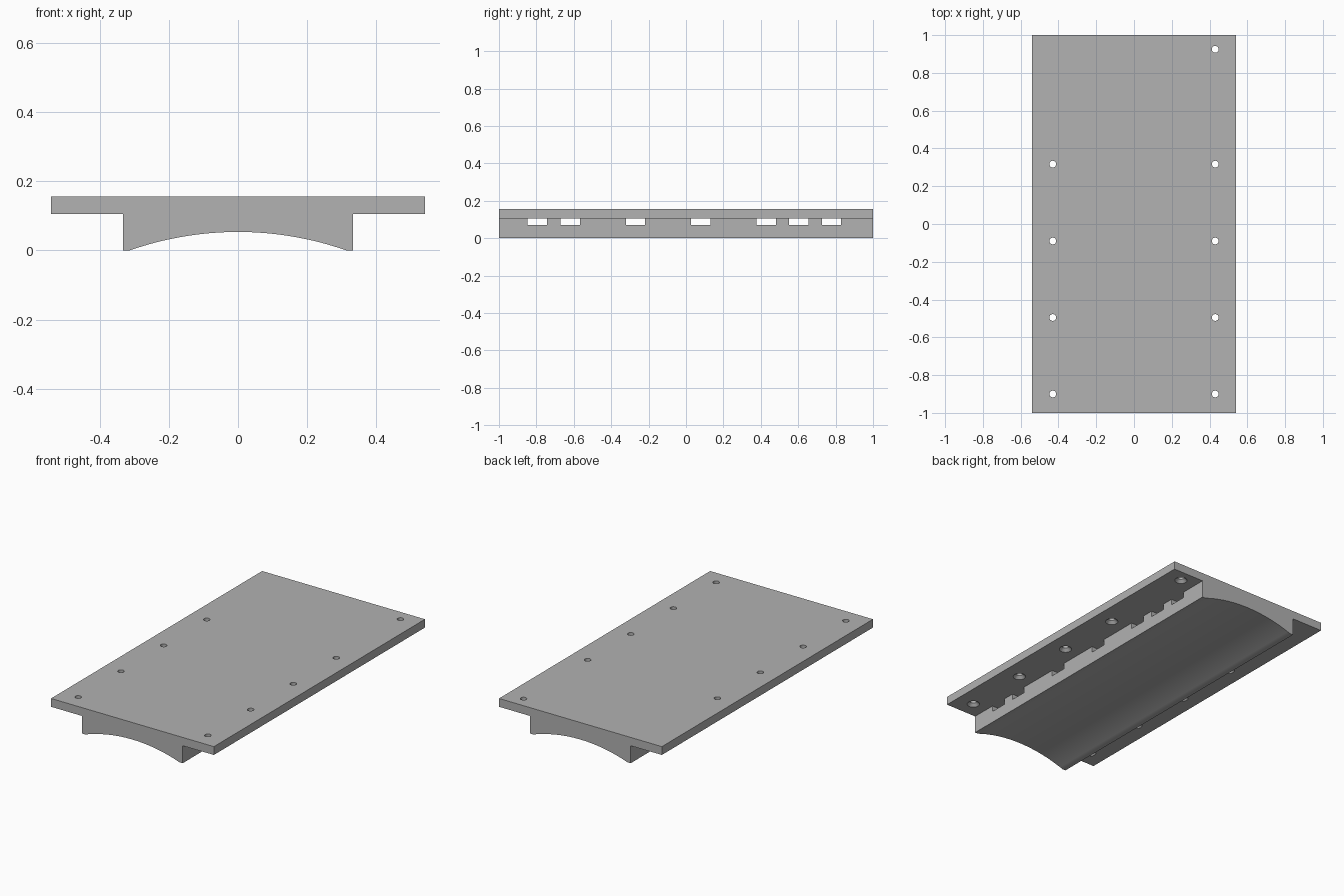
import bpy, bmesh, math
from mathutils import Matrix

if "Cube" in bpy.data.objects:
    bpy.data.objects.remove(bpy.data.objects["Cube"], do_unlink=True)

HALF_W, LENGTH, TOP = 0.54, 2.0, 0.155
FLANGE_Z, BODY_X = 0.105, 0.333
ARCH_X, ARCH_Z = 0.312, 0.053

grey = bpy.data.materials.new("plain grey")
grey.use_nodes = True
colour = (0.445, 0.445, 0.445, 1)
grey.diffuse_color = colour
grey.node_tree.nodes["Principled BSDF"].inputs["Base Color"].default_value = colour


def make_object(name, bm):
    bmesh.ops.recalc_face_normals(bm, faces=bm.faces)
    mesh = bpy.data.meshes.new(name)
    bm.to_mesh(mesh)
    bm.free()
    mesh.materials.append(grey)
    obj = bpy.data.objects.new(name, mesh)
    bpy.context.collection.objects.link(obj)
    return obj


def add_cone(bm, x, y, z0, z1, r0, r1):
    bmesh.ops.create_cone(bm, cap_ends=True, segments=32, radius1=r0, radius2=r1,
                          depth=z1 - z0,
                          matrix=Matrix.Translation((x, y, (z0 + z1) / 2)))


def cut(target, cutter):
    mod = target.modifiers.new(cutter.name, "BOOLEAN")
    mod.operation = "DIFFERENCE"
    mod.solver = "EXACT"
    mod.object = cutter
    bpy.context.view_layer.objects.active = target
    bpy.ops.object.modifier_apply(modifier=mod.name)
    bpy.data.objects.remove(cutter, do_unlink=True)


# Plate with a saddle block below: one profile extruded along the length
radius = (ARCH_X ** 2 + ARCH_Z ** 2) / (2 * ARCH_Z)
sweep = math.asin(ARCH_X / radius)
steps = 32
arch = []
for i in range(steps + 1):
    a = sweep * (2 * i / steps - 1)
    arch.append((radius * math.sin(a), ARCH_Z - radius * (1 - math.cos(a))))
right = [(-HALF_W, TOP), (-HALF_W, FLANGE_Z), (-BODY_X, FLANGE_Z), (-BODY_X, 0)]
profile = right + arch + [(-x, z) for x, z in reversed(right)]

bm = bmesh.new()
face = bm.faces.new([bm.verts.new((x, -LENGTH / 2, z)) for x, z in profile])
sides = bmesh.ops.extrude_face_region(bm, geom=[face])["geom"]
bmesh.ops.translate(bm, vec=(0, LENGTH, 0),
                    verts=[v for v in sides if isinstance(v, bmesh.types.BMVert)])
plate = make_object("saddle_plate", bm)

# Strap slots running across the block, just under the flanges
bm = bmesh.new()
for y in (-0.795, -0.62, -0.27, 0.08, 0.428, 0.603, 0.778):
    size = Matrix.Diagonal((2 * BODY_X + 0.06, 0.104, 0.035, 1))
    bmesh.ops.create_cube(bm, size=1,
                          matrix=Matrix.Translation((0, y, FLANGE_Z - 0.0175)) @ size)
cut(plate, make_object("strap_slots", bm))

# Screw holes through the flanges, with countersinks from below
holes = [(side * 0.43, y) for side in (-1, 1) for y in (-0.9, -0.495, -0.09, 0.317)]
holes.append((0.43, 0.925))
bm = bmesh.new()
for x, y in holes:
    add_cone(bm, x, y, FLANGE_Z - 0.02, TOP + 0.02, 0.018, 0.018)
cut(plate, make_object("screw_holes", bm))
bm = bmesh.new()
for x, y in holes:
    add_cone(bm, x, y, FLANGE_Z - 0.01, FLANGE_Z + 0.02, 0.045, 0.015)
cut(plate, make_object("countersinks", bm))

# Smooth curved faces, crisp edges
bpy.ops.object.select_all(action="DESELECT")
plate.select_set(True)
bpy.context.view_layer.objects.active = plate
bpy.ops.object.shade_smooth_by_angle(angle=math.radians(30))
